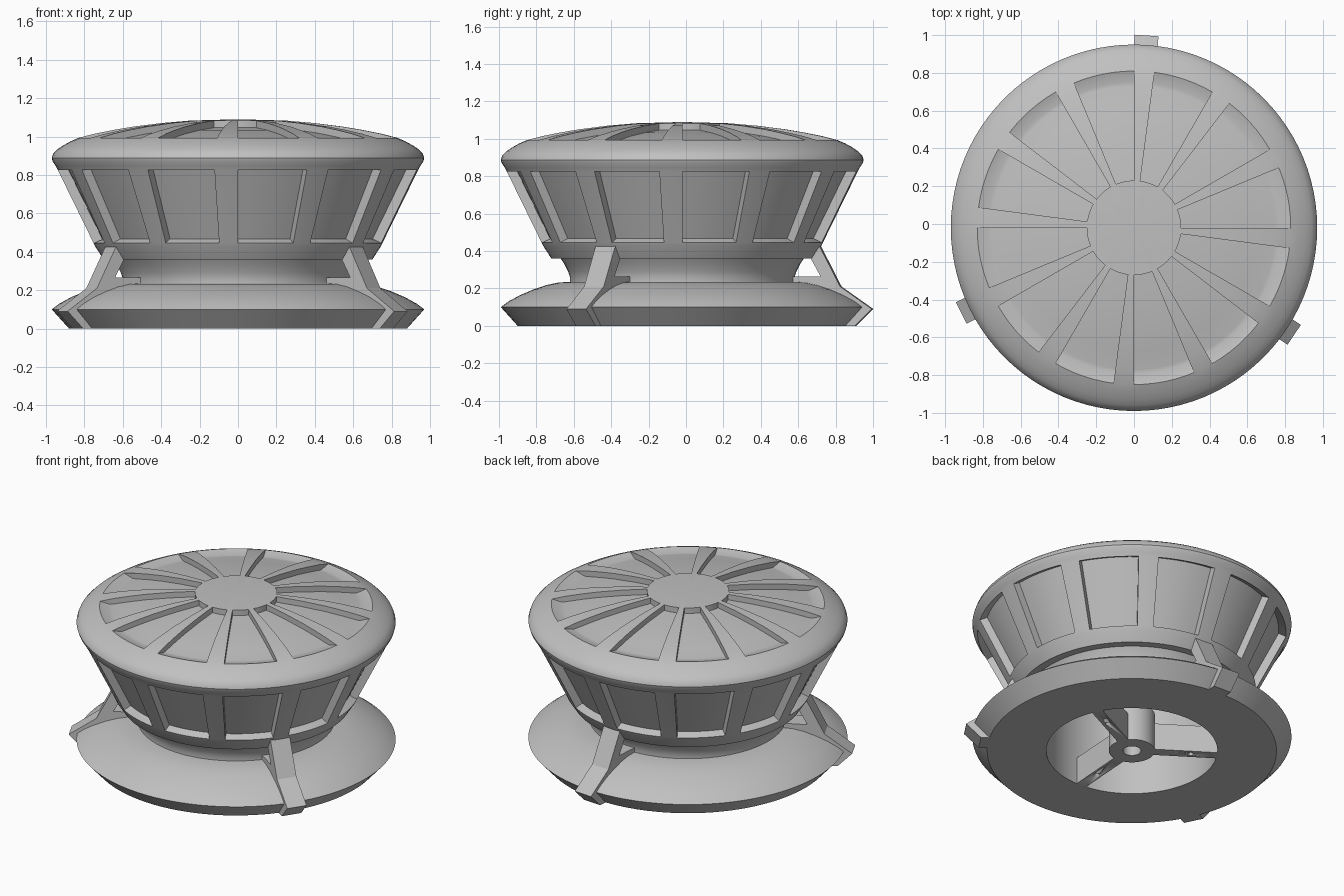
import bpy, bmesh
from math import radians, degrees, atan2, hypot, cos, sin, pi
from mathutils import Matrix, Vector

if "Cube" in bpy.data.objects:
    bpy.data.objects.remove(bpy.data.objects["Cube"], do_unlink=True)

AXIS = Vector((0, -0.02, 0))
SEGMENTS = 96
RIB_MID = 86.25      # angle of the middle of one rib, ribs repeat every 30 degrees

grey = bpy.data.materials.new("plain_grey")
grey.use_nodes = True
grey.diffuse_color = (0.53, 0.53, 0.53, 1)
grey.node_tree.nodes["Principled BSDF"].inputs["Base Color"].default_value = (0.53, 0.53, 0.53, 1)


def finish(bm, name, angle=30):
    bmesh.ops.recalc_face_normals(bm, faces=bm.faces)
    mesh = bpy.data.meshes.new(name)
    bm.to_mesh(mesh)
    bm.free()
    ob = bpy.data.objects.new(name, mesh)
    ob.location = AXIS
    mesh.materials.append(grey)
    bpy.context.collection.objects.link(ob)
    bpy.ops.object.select_all(action='DESELECT')
    ob.select_set(True)
    bpy.context.view_layer.objects.active = ob
    bpy.ops.object.shade_smooth_by_angle(angle=radians(angle))
    return ob


def lathe(profile, closed=False):
    bm = bmesh.new()
    verts = [bm.verts.new((r, 0, z)) for r, z in profile]
    edges = [bm.edges.new(p) for p in zip(verts, verts[1:])]
    if closed:
        edges.append(bm.edges.new((verts[-1], verts[0])))
    bmesh.ops.spin(bm, geom=verts + edges, cent=(0, 0, 0), axis=(0, 0, 1),
                   angle=2 * pi, steps=SEGMENTS, use_duplicate=False)
    bmesh.ops.remove_doubles(bm, verts=bm.verts, dist=0.0005)
    return bm


def sink(bm, low, high, move):
    """Recess the panels between the ribs, for faces between two heights."""
    panel = []
    for f in bm.faces:
        c = f.calc_center_median()
        in_panel = degrees(atan2(c.y, c.x)) % 30 < 22.5
        if in_panel and low < c.z < high:
            panel.append(f)
    new = bmesh.ops.extrude_face_region(bm, geom=panel)["geom"]
    for v in [g for g in new if isinstance(g, bmesh.types.BMVert)]:
        r = hypot(v.co.x, v.co.y)
        dr, dz = move(r)
        v.co.x *= (r + dr) / r
        v.co.y *= (r + dr) / r
        v.co.z += dz
    bmesh.ops.delete(bm, geom=[f for f in panel if f.is_valid], context='FACES')


# Body: hollow foot, flared base, neck, slanted drum and domed lid
base = [(0, 0.6), (0.52, 0.6), (0.52, 0), (0.88, 0), (0.97, 0.1), (0.93, 0.13),
        (0.87, 0.163), (0.8, 0.193), (0.73, 0.217), (0.66, 0.232), (0.6, 0.235)]
neck = [(0.6, 0.26), (0.61, 0.29), (0.63, 0.33), (0.65, 0.36), (0.7, 0.36), (0.745, 0.43)]
drum = [(0.752, 0.445), (0.938, 0.825), (0.948, 0.845), (0.965, 0.87), (0.97, 0.888)]
lid = [(0.962, 0.912), (0.94, 0.934), (0.91, 0.954), (0.87, 0.976), (0.83, 0.993),
       (0.75, 1.014), (0.65, 1.034), (0.55, 1.051), (0.4, 1.07), (0.25, 1.083), (0, 1.09)]
bm = lathe(base + neck + drum + lid)
sink(bm, 0.62, 0.65, lambda r: (-0.045, 0.022))
sink(bm, 0.995, 1.08, lambda r: (-0.06, -0.018) if r > 0.8 else (0, -0.037))
finish(bm, "body")

# Three bent clamp arms running from the drum collar to the base edge
arm_shape = [(0.67, 0.435), (0.735, 0.435), (0.85, 0.21), (1.02, 0.09), (0.93, 0),
             (0.86, 0), (0.93, 0.1), (0.8, 0.18), (0.56, 0.22), (0.56, 0.265),
             (0.745, 0.265), (0.67, 0.4)]
for i in range(3):
    bm = bmesh.new()
    face = bm.faces.new([bm.verts.new((r, -0.063, z)) for r, z in arm_shape])
    side = bmesh.ops.extrude_face_region(bm, geom=[face], use_keep_orig=True)["geom"]
    bmesh.ops.translate(bm, vec=(0, 0.126, 0),
                        verts=[g for g in side if isinstance(g, bmesh.types.BMVert)])
    turn = Matrix.Rotation(radians(RIB_MID + 120 * i), 3, 'Z')
    bmesh.ops.rotate(bm, verts=bm.verts, cent=(0, 0, 0), matrix=turn)
    finish(bm, f"clamp_arm_{i + 1}", 10)

# Hollow hub in the underside
finish(lathe([(0.055, 0), (0.14, 0), (0.14, 0.25), (0.055, 0.25)], closed=True), "bottom_hub")

# Three upright spokes, each with a small screw hole
for i in range(3):
    a = radians(RIB_MID + 60 + 120 * i)
    bm = bmesh.new()
    bmesh.ops.create_cube(bm, size=1, matrix=Matrix.Rotation(a, 4, 'Z')
                          @ Matrix.Translation((0.33, 0, 0.09))
                          @ Matrix.Diagonal((0.4, 0.07, 0.18, 1)))
    spoke = finish(bm, f"bottom_spoke_{i + 1}")
    bm = bmesh.new()
    bmesh.ops.create_cone(bm, cap_ends=True, segments=16, radius1=0.017, radius2=0.017, depth=0.2,
                          matrix=Matrix.Translation((0.36 * cos(a), 0.36 * sin(a), 0)))
    cutter = finish(bm, "screw_hole_cutter")
    cutter.hide_render = True
    cut = spoke.modifiers.new("screw_hole", 'BOOLEAN')
    cut.operation = 'DIFFERENCE'
    cut.object = cutter
    bpy.context.view_layer.objects.active = spoke
    bpy.ops.object.modifier_apply(modifier=cut.name)
    bpy.data.objects.remove(cutter, do_unlink=True)
